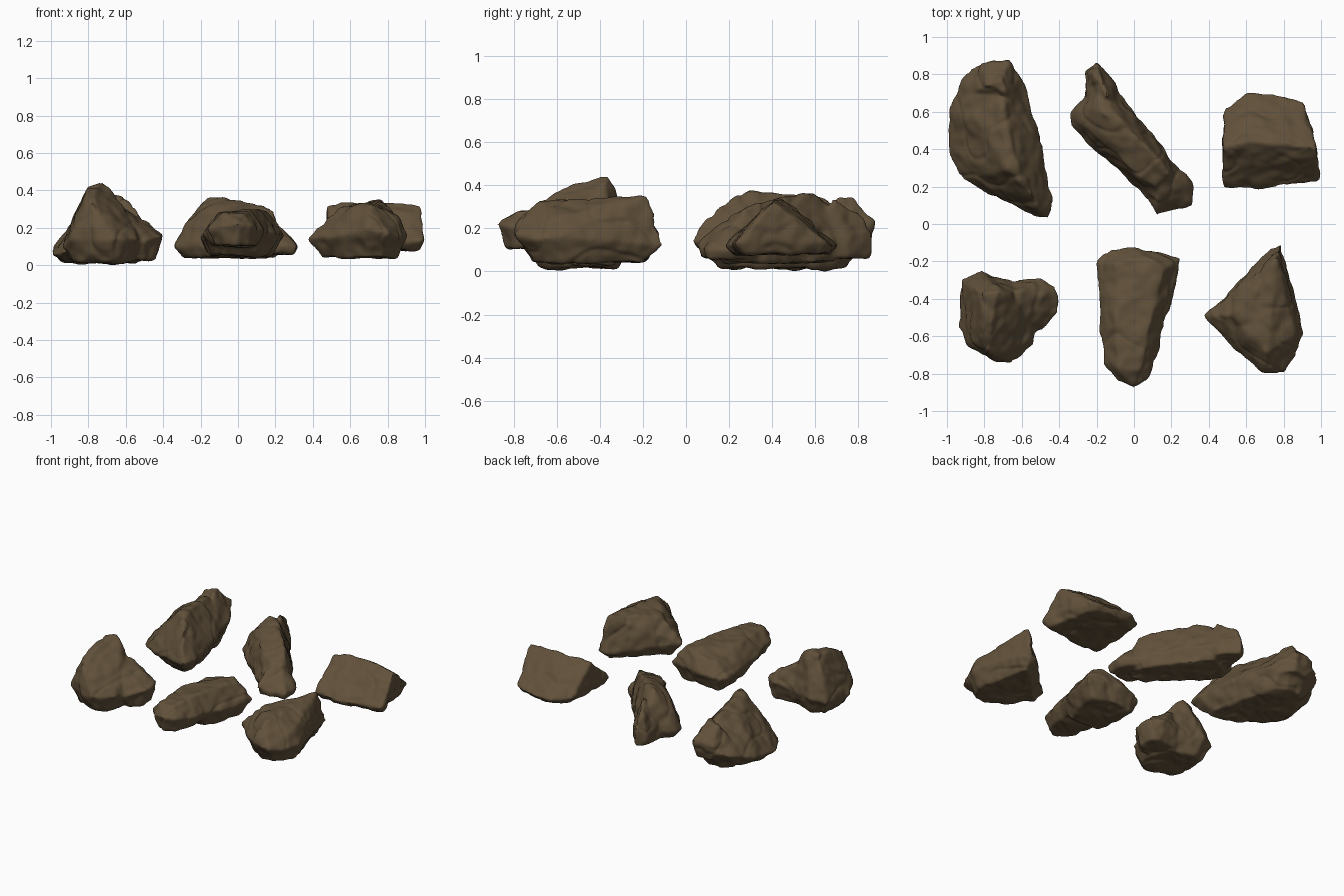
import bpy
import bmesh
from mathutils import Vector, noise

default_cube = bpy.data.objects.get("Cube")
if default_cube:
    bpy.data.objects.remove(default_cube, do_unlink=True)

# One earthy brown for every rock
brown = bpy.data.materials.new("earth_brown")
brown.use_nodes = True
colour = (0.12, 0.082, 0.043, 1)
brown.diffuse_color = colour
shader = brown.node_tree.nodes["Principled BSDF"]
shader.inputs["Base Color"].default_value = colour
shader.inputs["Roughness"].default_value = 0.9


def add_lump(target, girdle, crest, floor, taper):
    """Convex chunk: widest girdle, crest points above, tapered girdle below."""
    points = [Vector(p) for p in girdle + crest]
    centre = sum((Vector(p) for p in girdle), Vector()) / len(girdle)
    for p in girdle:
        under = centre.lerp(Vector(p), taper)
        under.z = floor
        points.append(under)
    bm = bmesh.new()
    for p in points:
        bm.verts.new(p)
    hull = bmesh.ops.convex_hull(bm, input=bm.verts)
    unused = [g for g in hull["geom_interior"] if isinstance(g, bmesh.types.BMVert)]
    bmesh.ops.delete(bm, geom=unused, context="VERTS")
    bmesh.ops.recalc_face_normals(bm, faces=bm.faces)
    chunk = bpy.data.meshes.new("chunk")
    bm.to_mesh(chunk)
    bm.free()
    target.from_mesh(chunk)
    bpy.data.meshes.remove(chunk)


def weathering(position):
    """Broad swells, finer grain and shallow creases."""
    swell = noise.noise(position * 7) * 0.012
    grain = noise.noise(position * 17) * 0.008
    crease = abs(noise.noise(position * 5 + Vector((3, 1, 7))))
    return swell + grain - max(0, 0.12 - crease) * 0.05


def make_rock(name, *lumps):
    bm = bmesh.new()
    for girdle, crest, floor, taper in lumps:
        add_lump(bm, girdle, crest, floor, taper)
    mesh = bpy.data.meshes.new(name)
    bm.to_mesh(mesh)
    bm.free()
    rock = bpy.data.objects.new(name, mesh)
    bpy.context.collection.objects.link(rock)
    bpy.ops.object.select_all(action="DESELECT")
    rock.select_set(True)
    bpy.context.view_layer.objects.active = rock

    # Fuse the chunks and wear down their edges
    fuse = rock.modifiers.new("fuse", "REMESH")
    fuse.mode = "VOXEL"
    fuse.voxel_size = 0.011
    wear = rock.modifiers.new("wear", "SMOOTH")
    wear.factor = 0.5
    wear.iterations = 6
    for modifier in (fuse.name, wear.name):
        bpy.ops.object.modifier_apply(modifier=modifier)

    # Roughen the surface along its normals
    moves = [v.normal * weathering(v.co) for v in rock.data.vertices]
    for vertex, move in zip(rock.data.vertices, moves):
        vertex.co += move
    rock.data.materials.clear()
    rock.data.materials.append(brown)
    bpy.ops.object.shade_smooth_by_angle(angle=0.8)
    return rock


rocks = []

# Long heavy rock with an uneven back
rocks.append(make_rock(
    "back_left_rock",
    ([(-.92, .79, .15), (-.82, .86, .18), (-.68, .86, .18), (-.59, .78, .17),
      (-.5, .46, .15), (-.43, .14, .14), (-.46, .03, .14), (-.54, .04, .13),
      (-.78, .17, .1), (-.92, .23, .07), (-1, .37, .05), (-.99, .6, .09)],
     [(-.67, .29, .375), (-.7, .48, .36), (-.7, .62, .345), (-.55, .16, .31),
      (-.5, .07, .22), (-.62, .3, .37), (-.84, .55, .27)],
     .015, .72),
    ([(-.88, .7, .2), (-.82, .86, .22), (-.67, .87, .23), (-.59, .77, .18), (-.6, .6, .2)],
     [(-.78, .74, .34), (-.7, .78, .35), (-.69, .7, .34)],
     .1, .8)))

# Narrow slanting rock with one upright side and a flat top
rocks.append(make_rock(
    "back_middle_rock",
    ([(-.12, .75, .14), (0, .61, .14), (.19, .37, .14), (.25, .25, .12), (.2, .12, .1),
      (.09, .13, .1), (-.11, .3, .1), (-.33, .52, .1), (-.34, .59, .1), (-.25, .69, .12)],
     [(-.16, .59, .37), (-.08, .57, .36), (.1, .38, .33), (.19, .27, .29), (.11, .2, .26),
      (-.29, .54, .22), (-.23, .49, .27), (-.12, .38, .28), (0, .27, .28),
      (-.24, .62, .28), (-.2, .7, .29)],
     .04, .82),
    ([(-.26, .82, .16), (-.2, .87, .17), (-.09, .75, .16), (-.06, .6, .15),
      (-.27, .62, .14)],
     [(-.22, .8, .27), (-.18, .81, .27), (-.14, .68, .34)],
     .06, .9),
    ([(.19, .36, .12), (.31, .23, .1), (.32, .1, .1), (.25, .09, .1), (.12, .04, .12),
      (.07, .13, .12), (0, .25, .12)],
     [(.17, .25, .27), (.12, .12, .2), (.25, .18, .17)],
     .06, .85)))

# Wedge with a straight crest and flat slopes
rocks.append(make_rock(
    "back_right_rock",
    ([(.475, .19, .13), (.47, .5, .17), (.49, .62, .13), (.6, .7, .12), (.8, .7, .12),
      (.91, .65, .13), (.93, .52, .18), (1, .26, .14), (.99, .23, .13), (.65, .18, .12)],
     [(.48, .41, .32), (.6, .44, .34), (.84, .43, .34), (.98, .4, .33)],
     .08, .87)))

# Craggy peak with a high spur and a low shoulder
rocks.append(make_rock(
    "front_left_rock",
    ([(-.92, -.3, .12), (-.82, -.25, .14), (-.72, -.28, .14), (-.59, -.33, .14),
      (-.51, -.55, .12), (-.53, -.65, .14), (-.66, -.75, .14), (-.74, -.74, .14),
      (-.89, -.65, .14), (-.94, -.55, .1)],
     [(-.81, -.37, .42), (-.73, -.36, .45), (-.68, -.37, .41), (-.76, -.53, .41),
      (-.81, -.55, .39), (-.83, -.63, .33), (-.78, -.69, .33), (-.86, -.34, .3),
      (-.65, -.62, .26)],
     .015, .74),
    ([(-.7, -.32, .15), (-.5, -.28, .17), (-.41, -.33, .17), (-.4, -.47, .16),
      (-.5, -.57, .13), (-.7, -.55, .12)],
     [(-.62, -.36, .31), (-.5, -.38, .25), (-.6, -.48, .28)],
     .03, .7)))

# Tapering rock with a low tail and a raised nose
rocks.append(make_rock(
    "front_middle_rock",
    ([(-.2, -.2, .15), (-.16, -.15, .15), (-.02, -.12, .17), (.1, -.15, .17),
      (.25, -.18, .16), (.21, -.4, .16), (.14, -.6, .18), (-.18, -.6, .17),
      (-.2, -.3, .15)],
     [(-.1, -.2, .24), (.1, -.19, .29), (.16, -.25, .29), (-.1, -.5, .28),
      (.08, -.55, .3), (.04, -.75, .28), (-.08, -.74, .27)],
     .05, .74),
    ([(-.18, -.5, .17), (-.16, -.75, .2), (-.09, -.85, .21), (0, -.88, .22),
      (.08, -.83, .21), (.13, -.72, .19), (.15, -.5, .18)],
     [(-.08, -.77, .28), (.04, -.78, .28), (-.1, -.5, .28), (.08, -.55, .3)],
     .1, .72)))

# Angular rock with a pointed side and a high tail
rocks.append(make_rock(
    "front_right_rock",
    ([(.37, -.49, .14), (.5, -.4, .14), (.64, -.29, .12), (.73, -.13, .1),
      (.79, -.1, .12), (.81, -.25, .15), (.91, -.59, .16), (.87, -.69, .15),
      (.8, -.79, .17), (.69, -.8, .19), (.55, -.68, .16), (.45, -.57, .13)],
     [(.76, -.18, .35), (.78, -.23, .33), (.69, -.4, .33), (.66, -.55, .33),
      (.71, -.69, .32), (.7, -.76, .27), (.86, -.58, .26), (.52, -.49, .3)],
     .04, .74)))

# Rest the whole group on the ground
lowest = min(v.co.z for rock in rocks for v in rock.data.vertices)
for rock in rocks:
    for vertex in rock.data.vertices:
        vertex.co.z -= lowest
